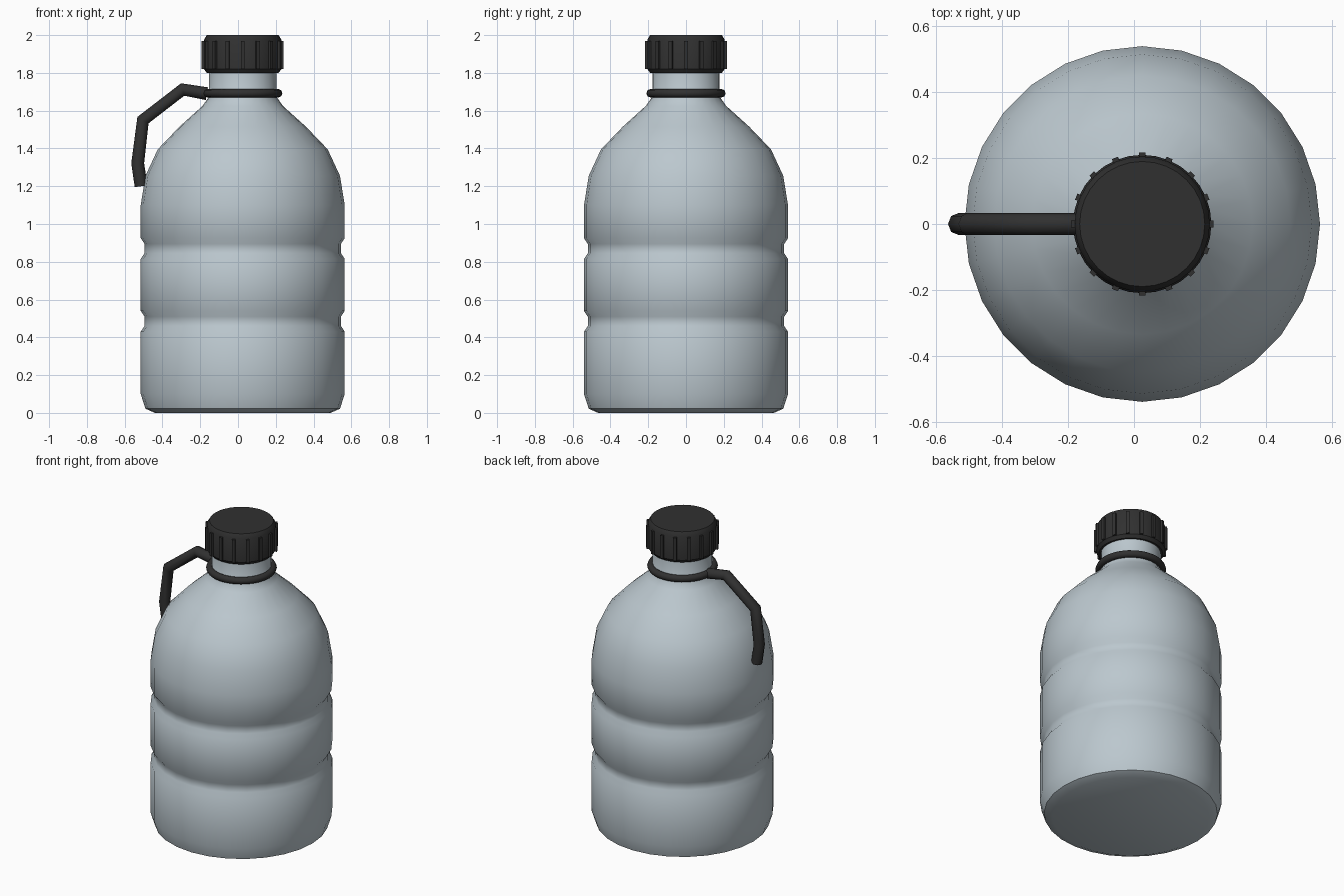
import bpy, bmesh, math
from mathutils import Matrix

if "Cube" in bpy.data.objects:
    bpy.data.objects.remove(bpy.data.objects["Cube"], do_unlink=True)

AXIS_X = 0.025  # the bottle sits slightly off centre to balance the handle


def material(name, rgb):
    mat = bpy.data.materials.new(name)
    mat.use_nodes = True
    mat.diffuse_color = (*rgb, 1)
    bsdf = next(n for n in mat.node_tree.nodes if n.type == "BSDF_PRINCIPLED")
    bsdf.inputs["Base Color"].default_value = (*rgb, 1)
    return mat


grey = material("pale blue grey", (0.50, 0.575, 0.62))
black = material("soft black", (0.03, 0.03, 0.03))


def add_object(name, bm, mat, angle=35):
    bmesh.ops.recalc_face_normals(bm, faces=bm.faces)
    mesh = bpy.data.meshes.new(name)
    bm.to_mesh(mesh)
    bm.free()
    mesh.materials.append(mat)
    ob = bpy.data.objects.new(name, mesh)
    bpy.context.collection.objects.link(ob)
    smooth(ob, angle)
    return ob


def smooth(ob, angle):
    bpy.ops.object.select_all(action="DESELECT")
    ob.select_set(True)
    bpy.context.view_layer.objects.active = ob
    bpy.ops.object.shade_smooth_by_angle(angle=math.radians(angle))


def lathe(name, profile, sides, mat, closed=False, angle=35):
    """Turn a (radius, height) profile around the bottle axis."""
    bm = bmesh.new()
    rings = []
    for r, z in profile:
        turn = [2 * math.pi * i / sides for i in range(sides)]
        rings.append([bm.verts.new((AXIS_X + r * math.cos(a), r * math.sin(a), z)) for a in turn])
    pairs = list(zip(rings, rings[1:]))
    if closed:
        pairs.append((rings[-1], rings[0]))
    for low, high in pairs:
        for i in range(sides):
            j = (i + 1) % sides
            bm.faces.new((low[i], low[j], high[j], high[i]))
    if not closed:
        bm.faces.new(rings[0])
        bm.faces.new(rings[-1])
    return add_object(name, bm, mat, angle)


# Body with two pressed grooves, round shoulder and neck
R = 0.54
profile = [(0.465, 0), (0.515, 0.022), (R, 0.1)]
for z in (0.485, 0.87):
    profile += [(R, z - 0.055), (0.52, z - 0.025), (0.52, z + 0.025), (R, z + 0.055)]
profile += [(R, 1.1), (0.515, 1.255), (0.45, 1.395), (0.335, 1.515),
            (0.213, 1.625), (0.178, 1.675), (0.178, 1.85)]
lathe("bottle_body", profile, 28, grey)

# Screw cap
lathe("cap", [(0.19, 1.8), (0.205, 1.82), (0.205, 1.975), (0.19, 2.0)], 32, black)

# Grip ribs around the cap
RIBS = 16
bm = bmesh.new()
for i in range(RIBS):
    place = (Matrix.Translation((AXIS_X, 0, 1.895))
             @ Matrix.Rotation(2 * math.pi * i / RIBS, 4, "Z")
             @ Matrix.Translation((0.205, 0, 0))
             @ Matrix.Diagonal((0.024, 0.02, 0.15, 1)))
    bmesh.ops.create_cube(bm, size=1, matrix=place)
add_object("cap_ribs", bm, black)

# Ring around the neck
section = [(0.187 + 0.023 * math.cos(k * math.pi / 4), 1.692 + 0.023 * math.sin(k * math.pi / 4))
           for k in range(8)]
lathe("neck_ring", section, 32, black, closed=True, angle=60)

# Bent carrying handle on the right side
curve = bpy.data.curves.new("handle", "CURVE")
curve.dimensions = "3D"
curve.bevel_depth = 0.034
curve.bevel_resolution = 2
curve.use_fill_caps = True
path = [(-0.165, 1.69), (-0.293, 1.712), (-0.503, 1.55), (-0.531, 1.322), (-0.513, 1.2)]
spline = curve.splines.new("POLY")
spline.points.add(len(path) - 1)
for point, (x, z) in zip(spline.points, path):
    point.co = (x, 0, z, 1)
curve.materials.append(black)
handle = bpy.data.objects.new("handle", curve)
bpy.context.collection.objects.link(handle)
bpy.ops.object.select_all(action="DESELECT")
handle.select_set(True)
bpy.context.view_layer.objects.active = handle
bpy.ops.object.convert(target="MESH")
smooth(bpy.context.view_layer.objects.active, 50)
